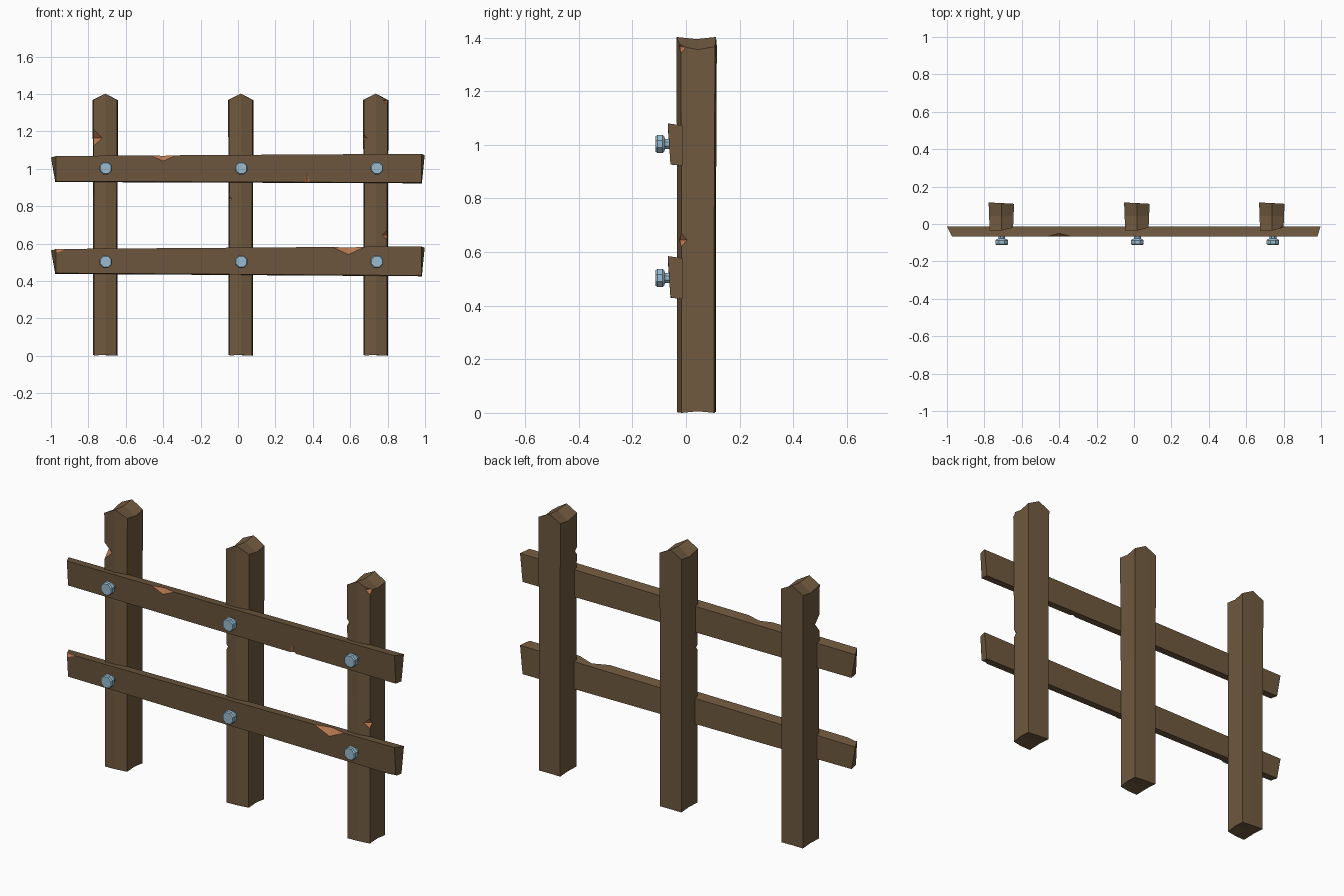
import bpy, bmesh, math
from mathutils import Vector

if "Cube" in bpy.data.objects:
    bpy.data.objects.remove(bpy.data.objects["Cube"])


def material(name, rgb):
    m = bpy.data.materials.new(name)
    m.diffuse_color = (*rgb, 1)
    m.use_nodes = True
    m.node_tree.nodes["Principled BSDF"].inputs["Base Color"].default_value = m.diffuse_color
    return m


WOOD = material("weathered_wood", (0.16, 0.10, 0.05))
RAW = material("raw_wood", (0.48, 0.19, 0.085))
STEEL = material("bolt_steel", (0.32, 0.50, 0.62))


def make_object(name, bm, mat):
    bmesh.ops.recalc_face_normals(bm, faces=bm.faces)
    me = bpy.data.meshes.new(name)
    bm.to_mesh(me)
    bm.free()
    me.materials.append(mat)
    ob = bpy.data.objects.new(name, me)
    bpy.context.collection.objects.link(ob)
    return ob


def chip(ob, centre, half, axis, u, v):
    """Split a V-shaped flake off an edge; u and v are inward depths on its two faces."""
    c, a, u, v = Vector(centre), Vector(axis) * half, Vector(u), Vector(v)
    out = -0.03 * (u.normalized() + v.normalized())
    bm = bmesh.new()
    for p in (c - a, c + a, c + u - 0.004 * v.normalized(), c + v - 0.004 * u.normalized(),
              c + out - a, c + out + a):
        bm.verts.new(p)
    bmesh.ops.convex_hull(bm, input=bm.verts)
    cutter = make_object("chip_cutter", bm, RAW)
    cutter.hide_render = True
    mod = ob.modifiers.new("chip", 'BOOLEAN')
    mod.operation, mod.solver, mod.object = 'DIFFERENCE', 'EXACT', cutter
    mod.material_mode = 'TRANSFER'
    bpy.context.view_layer.objects.active = ob
    bpy.ops.object.modifier_apply(modifier=mod.name)
    bpy.data.objects.remove(cutter)


def post(name, x):
    section = [(-.063, -.035), (0, -.036), (.063, -.019), (.066, .045),
               (.068, .108), (0, .112), (-.068, .115), (-.065, .045)]
    top_z = [1.368, 1.402, 1.366, 1.355, 1.366, 1.402, 1.368, 1.355]
    base_z = [.002, .004, 0, .006, 0, .003, .004, .006]
    bm = bmesh.new()
    rings = []
    for zs, s in ((base_z, .96), ([.75] * 8, .96), (top_z, 1)):
        rings.append([bm.verts.new((x + px * s, .04 + (py - .04) * s, z))
                      for (px, py), z in zip(section, zs)])
    for lo, hi in zip(rings, rings[1:]):
        for i in range(8):
            j = (i + 1) % 8
            bm.faces.new((lo[i], lo[j], hi[j], hi[i]))
    # end faces share a centre point, giving the top its sagging ridge
    for ring, z in ((rings[0], .008), (rings[2], 1.394)):
        c = bm.verts.new((x, .04, z))
        for i in (1, 3, 5, 7):
            bm.faces.new((ring[i], ring[(i + 1) % 8], ring[(i + 2) % 8], c))
    bmesh.ops.triangulate(bm, faces=[f for f in bm.faces if abs(f.normal.z) > .3])
    return make_object(name, bm, WOOD)


def rail(name, zl0, zl1, zr0, zr1):
    bm = bmesh.new()
    ends = []
    for front, back_lo, back_hi, z0, z1 in ((-.972, -.977, -1.0, zl0, zl1),
                                            (.980, .983, .998, zr0, zr1)):
        ends.append([bm.verts.new(p) for p in (
            (front, -.058, z0 + .004), (front, -.068, z1),
            (back_hi, -.013, z1 - .008), (back_lo, -.013, z0))])
    a, b = ends
    bm.faces.new(a)
    bm.faces.new(b)
    for i in range(4):
        j = (i + 1) % 4
        bm.faces.new((a[i], a[j], b[j], b[i]))
    return make_object(name, bm, WOOD)


def bolt(name, x, z):
    profile = [(-.1135, .031), (-.107, .036), (-.087, .036), (-.081, .030),
               (-.078, .020), (-.04, .020)]
    n = 8
    bm = bmesh.new()
    rings = [[bm.verts.new((x + r * math.cos((i + .5) * math.tau / n), y,
                            z + r * math.sin((i + .5) * math.tau / n)))
              for i in range(n)] for y, r in profile]
    for p, q in zip(rings, rings[1:]):
        for i in range(n):
            j = (i + 1) % n
            bm.faces.new((p[i], p[j], q[j], q[i]))
    bm.faces.new(rings[0])
    bm.faces.new(rings[-1])
    return make_object(name, bm, STEEL)


# Posts
left = post("left_post", -.7095)
middle = post("middle_post", .015)
right = post("right_post", .7365)
Z, X = (0, 0, 1), (1, 0, 0)
chip(left, (-.772, -.034, 1.165), .045, Z, (.05, 0, 0), (0, .045, 0))
chip(middle, (-.046, -.033, .84), .014, Z, (.018, 0, 0), (0, .02, 0))
chip(right, (.674, -.034, 1.165), .018, Z, (.02, 0, 0), (0, .025, 0))
chip(right, (.798, -.018, .645), .028, Z, (-.03, 0, 0), (0, .025, 0))
chip(right, (.799, -.018, 1.365), .025, Z, (-.025, 0, 0), (0, .02, 0))

# Rails
upper = rail("upper_rail", .929, 1.068, .922, 1.080)
lower = rail("lower_rail", .438, .571, .425, .585)
chip(upper, (-.40, -.068, 1.072), .07, X, (0, 0, -.042), (0, .022, 0))
chip(upper, (.368, -.058, .928), .018, X, (0, 0, .055), (0, .012, 0))
chip(lower, (.59, -.068, .583), .09, X, (0, 0, -.052), (0, .035, 0))
chip(lower, (-.965, -.068, .571), .045, X, (0, 0, -.03), (0, .012, 0))
chip(lower, (.97, -.058, .429), .03, X, (0, 0, .02), (0, .012, 0))

# Bolts
for row, z in (("upper", 1.003), ("lower", .503)):
    for col, x in (("left", -.707), ("middle", .018), ("right", .743)):
        bolt(f"{row}_{col}_bolt", x, z)
